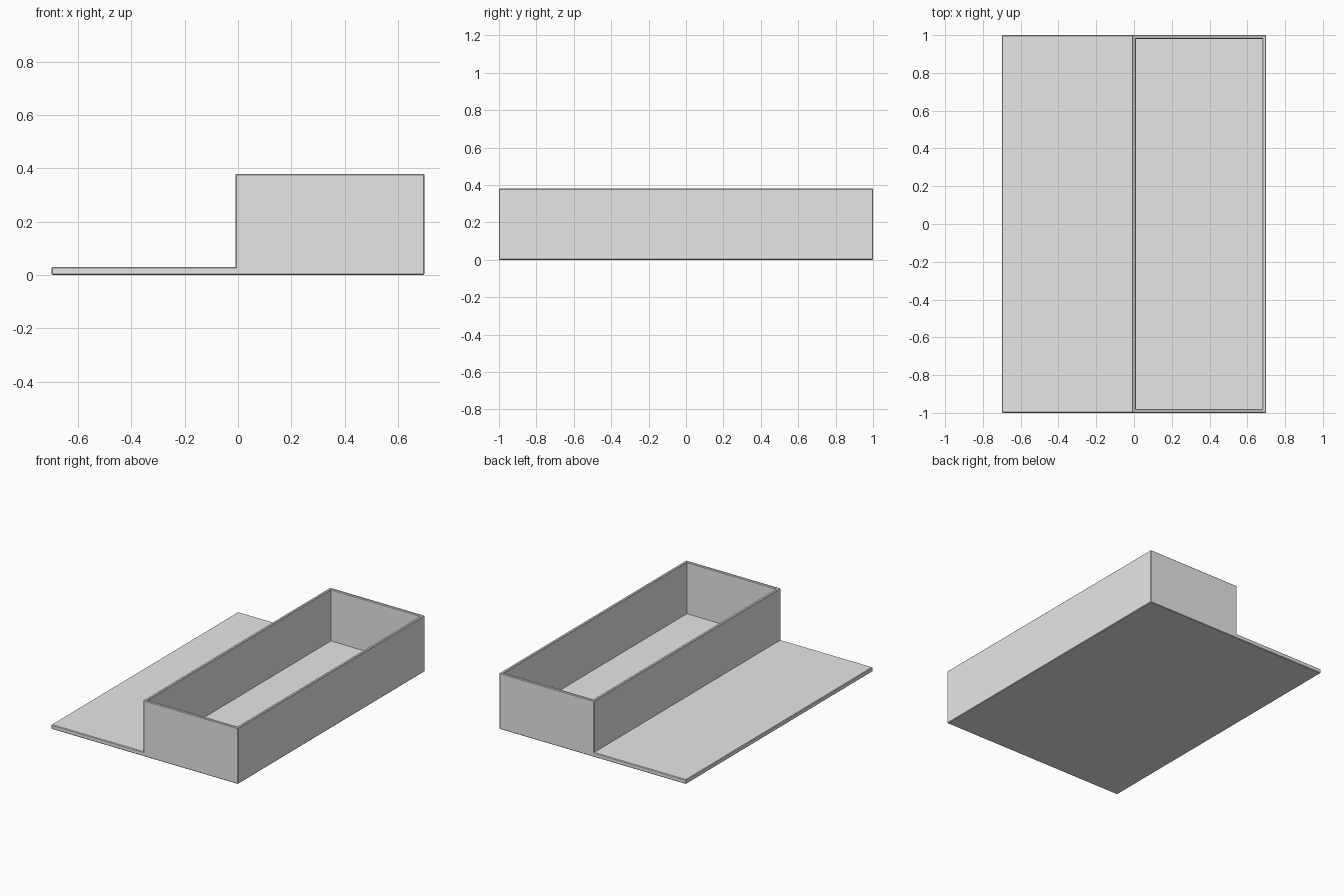
import bpy
import bmesh

cube = bpy.data.objects.get("Cube")
if cube:
    bpy.data.objects.remove(cube, do_unlink=True)

HALF_X, HALF_Y = 0.70, 1.0
BASE, HEIGHT = 0.03, 0.38
WALL_X, WALL, SOFT = -0.01, 0.02, 0.004

# Plain grey material
grey = bpy.data.materials.new("plain grey")
grey.use_nodes = True
colour = (0.8, 0.8, 0.8, 1)
grey.diffuse_color = colour
grey.node_tree.nodes["Principled BSDF"].inputs["Base Color"].default_value = colour

# L-shaped profile: thin plate with a tall block, swept front to back
bm = bmesh.new()
profile = [(-HALF_X, 0), (HALF_X, 0), (HALF_X, HEIGHT),
           (WALL_X, HEIGHT), (WALL_X, BASE), (-HALF_X, BASE)]
end = bm.faces.new([bm.verts.new((x, -HALF_Y, z)) for x, z in profile])
swept = bmesh.ops.extrude_face_region(bm, geom=[end], use_keep_orig=True)
bmesh.ops.translate(bm, vec=(0, 2 * HALF_Y, 0),
                    verts=[g for g in swept["geom"] if isinstance(g, bmesh.types.BMVert)])
bmesh.ops.recalc_face_normals(bm, faces=bm.faces)

# Hollow the block into an open tray
top = max(bm.faces, key=lambda f: f.calc_center_median().z)
bmesh.ops.inset_region(bm, faces=[top], thickness=WALL, use_even_offset=True)
bmesh.ops.inset_region(bm, faces=[top], thickness=0, depth=BASE - HEIGHT)

# Slightly ease the outward edges only
bm.normal_update()
outward = [e for e in bm.edges if e.is_manifold and e.calc_face_angle_signed() > 0.5]
bmesh.ops.bevel(bm, geom=outward, offset=SOFT, segments=1, profile=0.5,
                affect='EDGES', clamp_overlap=True)

mesh = bpy.data.meshes.new("tray_with_side_plate")
bm.to_mesh(mesh)
bm.free()
mesh.materials.append(grey)
tray = bpy.data.objects.new("tray_with_side_plate", mesh)
bpy.context.collection.objects.link(tray)
